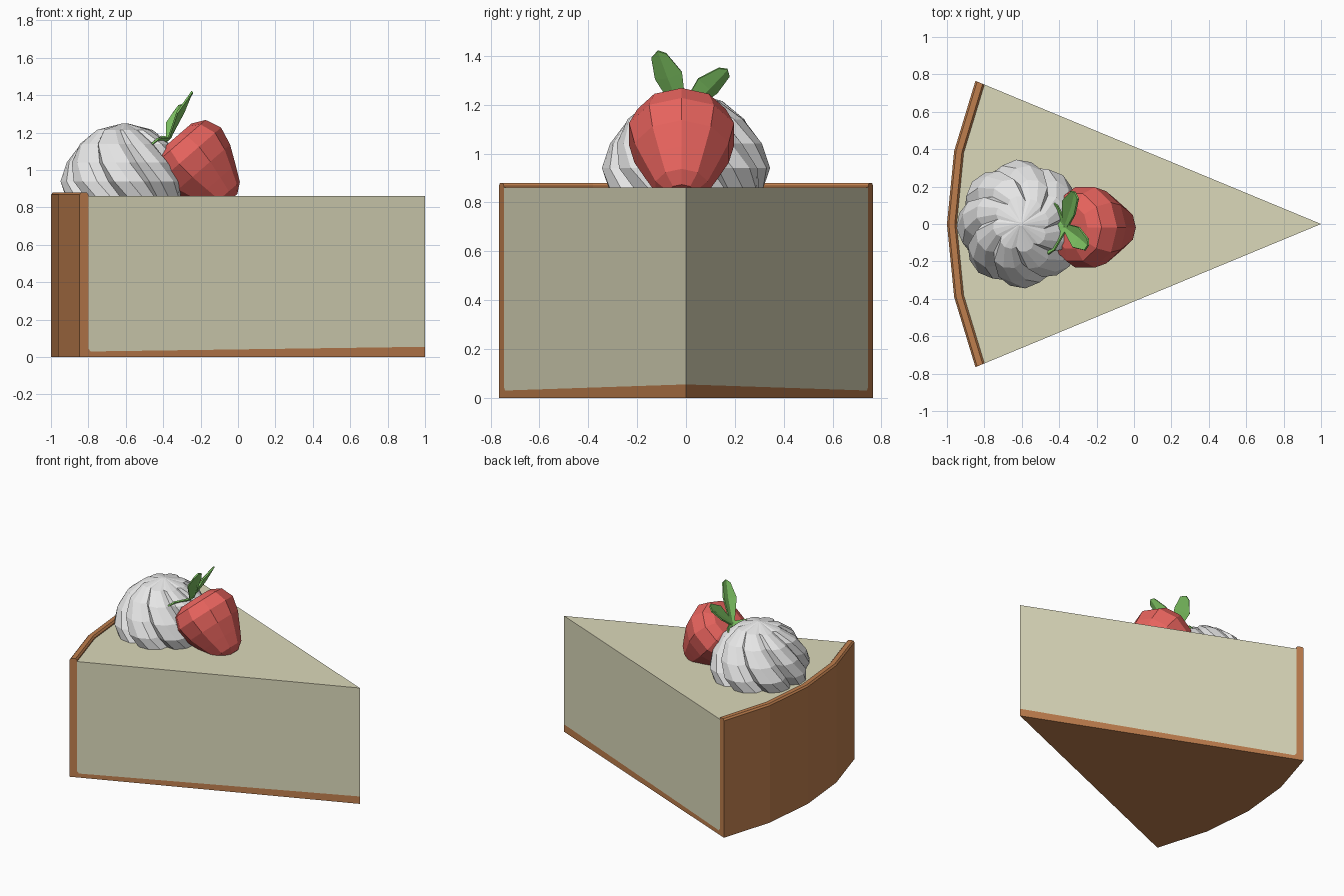
import bpy, bmesh, math
from mathutils import Vector

if "Cube" in bpy.data.objects:
    bpy.data.objects.remove(bpy.data.objects["Cube"])


def material(name, rgb):
    m = bpy.data.materials.new(name)
    m.diffuse_color = (*rgb, 1)
    m.use_nodes = True
    m.node_tree.nodes["Principled BSDF"].inputs["Base Color"].default_value = m.diffuse_color
    return m


FILLING = material("pale cream", (0.71, 0.69, 0.49))
CRUST = material("biscuit brown", (0.52, 0.21, 0.075))
WHITE = material("whipped white", (0.83, 0.83, 0.83))
RED = material("berry red", (0.80, 0.125, 0.11))
GREEN = material("leaf green", (0.22, 0.58, 0.13))


def build(name, verts, faces, mat):
    bm = bmesh.new()
    vs = [bm.verts.new(v) for v in verts]
    for f in faces:
        bm.faces.new([vs[i] for i in f])
    bmesh.ops.remove_doubles(bm, verts=bm.verts, dist=1e-5)
    bmesh.ops.recalc_face_normals(bm, faces=bm.faces)
    me = bpy.data.meshes.new(name)
    bm.to_mesh(me)
    bm.free()
    ob = bpy.data.objects.new(name, me)
    me.materials.append(mat)
    bpy.context.collection.objects.link(ob)
    return ob


def wedge(name, profile, mat):
    """Sweep a (radius, height) profile 45 degrees about the slice tip."""
    n, steps = len(profile), 4
    verts = []
    for s in range(steps + 1):
        a = math.radians(-22.5 + 45 * s / steps)
        verts += [(1 - r * math.cos(a), r * math.sin(a), z) for r, z in profile]
    faces = [tuple(range(n)), tuple(range(steps * n, steps * n + n))]
    for s in range(steps):
        for i in range(n):
            j = (i + 1) % n
            # edges on the tip axis do not sweep a face
            if profile[i][0] == 0 and profile[j][0] == 0:
                continue
            quad = [s * n + i, s * n + j, s * n + n + j, s * n + n + i]
            if profile[i][0] == 0:
                quad.pop(3)
            elif profile[j][0] == 0:
                quad.pop(2)
            faces.append(tuple(quad))
    return build(name, verts, faces, mat)


def rings(name, loops, mat, closed_start=True):
    """Skin equal-sized vertex loops and cap both ends."""
    n = len(loops[0])
    verts = [v for l in loops for v in l]
    faces = [(k * n + i, k * n + (i + 1) % n, (k + 1) * n + (i + 1) % n, (k + 1) * n + i)
             for k in range(len(loops) - 1) for i in range(n)]
    last = (len(loops) - 1) * n
    faces += [tuple(range(n)), tuple(range(last, last + n))]
    return build(name, verts, faces, mat)


# Cake slice: filling and the crust that wraps its base and back
wedge("filling", [(0, 0.055), (1.935, 0.03), (1.948, 0.045), (1.948, 0.86), (0, 0.86)], FILLING)
wedge("crust", [(0, 0), (2, 0), (2, 0.868), (1.99, 0.88), (1.958, 0.88), (1.948, 0.868),
                (1.948, 0.045), (1.935, 0.03), (0, 0.055)], CRUST)

# Whipped cream: twisted eight-lobed dome
dome = [(0.325, 0.855), (0.345, 0.94), (0.315, 1.04), (0.25, 1.14), (0.15, 1.215), (0.012, 1.25)]
lobe = [(0, 0.83), (8, 0.97), (22, 1.0), (36, 0.95)]   # angle, radius factor
loops = []
for k, (r, z) in enumerate(dome):
    twist = 45 - 13 * k
    loops.append([])
    for i in range(8):
        for da, f in lobe:
            a = math.radians(i * 45 + da + twist - 5)
            loops[-1].append((-0.605 + r * f * math.cos(a), r * f * math.sin(a), z))
rings("whipped_cream", loops, WHITE)

# Strawberry: tapered ten-sided body on a tilted axis
axis = Vector((0.655, 0, -0.756))
across = Vector((0.756, 0, 0.655))
side = Vector((0, 1, 0))
top = Vector((-0.34, -0.018, 1.17))
body = [(0.12, 0), (0.19, 0.035), (0.226, 0.12), (0.203, 0.22),
        (0.155, 0.32), (0.112, 0.405), (0.06, 0.445)]
loops = []
for r, t in body:
    ring = []
    for i in range(10):
        a = math.tau * i / 10
        ring.append(top + axis * t + r * (across * math.cos(a) + side * math.sin(a)))
    loops.append(ring)
rings("strawberry", loops, RED)

# Strawberry leaves: four creased blades
root = Vector((-0.37, -0.015, 1.165))
tips = [(-0.245, -0.115, 1.42), (-0.315, 0.17, 1.345), (-0.475, 0.115, 1.12), (-0.505, -0.165, 1.105)]
for i, tip in enumerate(tips):
    d = Vector(tip) - root
    w = d.cross(axis).normalized()
    up = w.cross(d).normalized()
    if up.dot(axis) > 0:
        up = -up
    mid = root + d * 0.58
    verts = [root + w * 0.018, root - w * 0.018,
             mid - w * 0.058 + up * 0.015, root + d * 0.93 - w * 0.035, root + d,
             root + d * 0.93 + w * 0.03, mid + w * 0.058 + up * 0.015,
             mid - up * 0.008, root]
    leaf = build(f"leaf_{i + 1}", verts,
                 [(8, 1, 2, 7), (7, 2, 3, 4), (0, 8, 7, 6), (6, 7, 4, 5)], GREEN)
    mod = leaf.modifiers.new("thickness", 'SOLIDIFY')
    mod.thickness = 0.01
    mod.offset = 0
